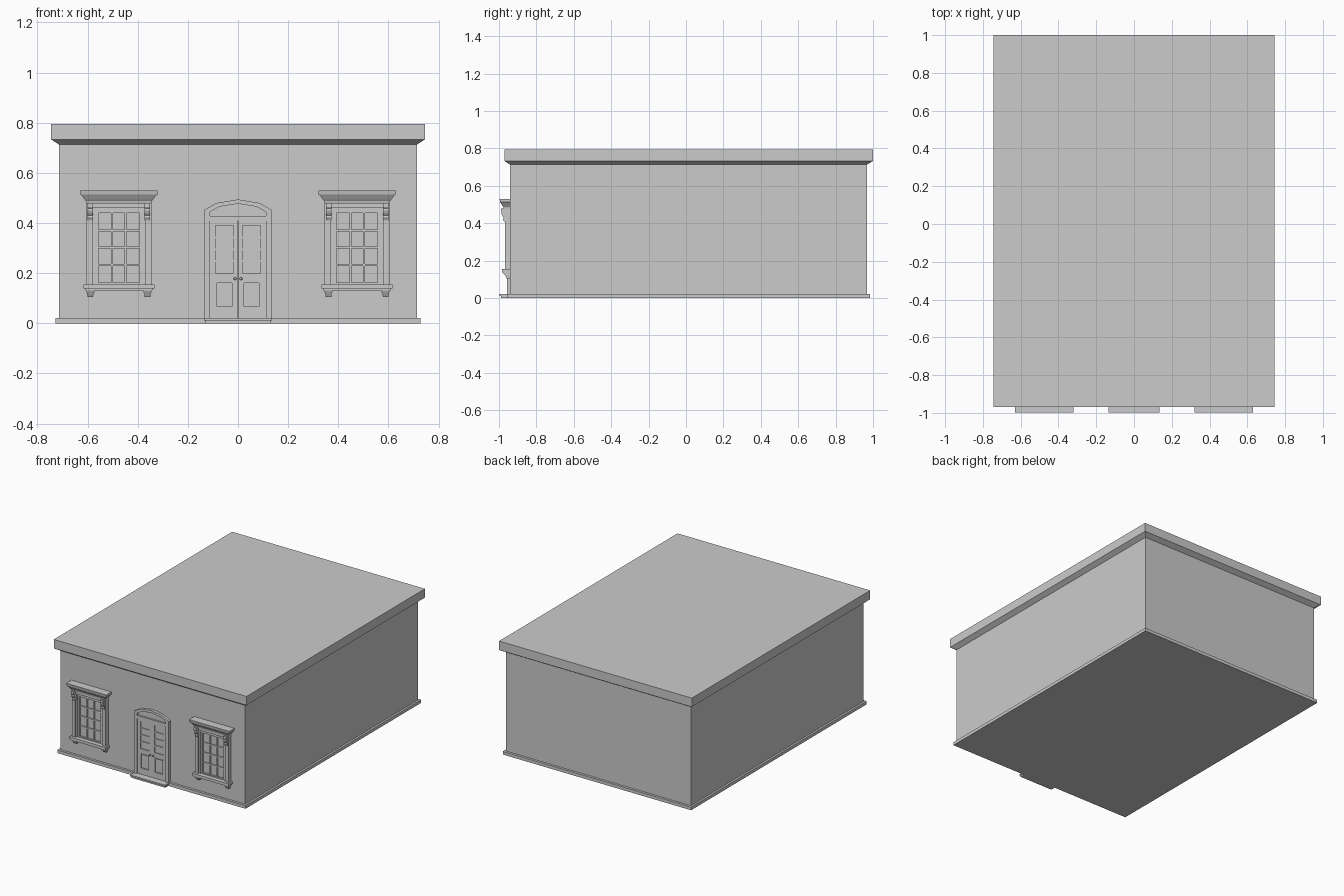
import bpy, bmesh
from mathutils import Matrix

if "Cube" in bpy.data.objects:
    bpy.data.objects.remove(bpy.data.objects["Cube"])

WALL = -0.94   # front wall plane
WX = 0.475     # window centre


def finish(name, bm, mirror=False):
    bmesh.ops.recalc_face_normals(bm, faces=bm.faces)
    me = bpy.data.meshes.new(name)
    bm.to_mesh(me)
    bm.free()
    ob = bpy.data.objects.new(name, me)
    bpy.context.collection.objects.link(ob)
    if mirror:
        ob.modifiers.new("Mirror", 'MIRROR').use_mirror_merge = False
    return ob


def add_loft(bm, rings):
    """Stack of rectangles (x0, x1, y0, y1, z) joined into a closed solid."""
    loops = [[bm.verts.new(p) for p in ((a, c, z), (b, c, z), (b, d, z), (a, d, z))]
             for a, b, c, d, z in rings]
    bm.faces.new(loops[0])
    bm.faces.new(loops[-1])
    for lo, hi in zip(loops, loops[1:]):
        for i in range(4):
            j = (i + 1) % 4
            bm.faces.new((lo[i], lo[j], hi[j], hi[i]))


def loft(name, rings, mirror=False):
    bm = bmesh.new()
    add_loft(bm, rings)
    return finish(name, bm, mirror)


def boxes(name, items, mirror=False):
    """Boxes given as (x0, x1, y0, y1, z0, z1)."""
    bm = bmesh.new()
    for a, b, c, d, e, f in items:
        add_loft(bm, [(a, b, c, d, e), (a, b, c, d, f)])
    return finish(name, bm, mirror)


def ring(name, outer, inner, y0, y1, mirror=False):
    """Frame between two matching x-z outlines, extruded from y0 to y1."""
    bm = bmesh.new()
    n = len(outer)
    L = [[bm.verts.new((x, y, z)) for x, z in pts]
         for pts, y in ((outer, y1), (outer, y0), (inner, y0), (inner, y1))]
    for k in range(4):
        a, b = L[k], L[(k + 1) % 4]
        for i in range(n):
            j = (i + 1) % n
            bm.faces.new((a[i], a[j], b[j], b[i]))
    return finish(name, bm, mirror)


def rect(x, half, z0, z1):
    return [(x - half, z0), (x + half, z0), (x + half, z1), (x - half, z1)]


# Main building: plinth, walls and flat roof with sloped cornice
loft("plinth", [(-.728, .728, -.956, .983, z) for z in (0, .022)])
loft("walls", [(-.714, .714, WALL, .967, z) for z in (.022, .713)])
loft("roof_cornice", [(-.714, .714, WALL, .967, .713), (-.745, .745, -.97, 1, .733),
                      (-.745, .745, -.97, 1, .795)])

# Window surround, sash and glazing bars
ring("window_frame", rect(WX, .13, .152, .482), rect(WX, .106, .152, .46), -.968, WALL, True)
ring("window_inner_frame", rect(WX, .106, .152, .46), rect(WX, .094, .155, .45), -.96, WALL, True)
ring("window_sash", rect(WX, .094, .155, .45), rect(WX, .082, .162, .44), -.955, WALL, True)
boxes("window_glass", [(WX - .084, WX + .084, -.943, WALL, .16, .442)], True)
bars = [(WX + s * .027 - .004, WX + s * .027 + .004, -.951, -.942, .16, .442) for s in (-1, 1)]
bars += [(WX - .083, WX + .083, -.95, -.942, z - .004, z + .004) for z in (.232, .302, .371)]
boxes("window_bars", bars, True)

# Moulded window hood
hood = [(.13, -.975, .478), (.132, -.977, .488), (.136, -.981, .493), (.149, -.992, .51),
        (.154, -.994, .513), (.155, -.997, .53)]
loft("window_hood", [(WX - h, WX + h, y, WALL, z) for h, y, z in hood], True)

# Window sill with its tapered feet
boxes("window_sill", [(WX - .141, WX + .141, -.985, WALL, .138, .155),
                      (WX - .133, WX + .133, -.978, WALL, .131, .138)], True)
for s, side in ((-1, "inner"), (1, "outer")):
    c = WX + s * .114
    loft("sill_foot_" + side, [(c - h, c + h, y, WALL, z) for h, y, z in
                               ((.011, -.958, .105), (.013, -.967, .122),
                                (.016, -.97, .122), (.016, -.975, .133))], True)
    # Scrolled bracket under the hood: side profile extruded across x
    prof = [(WALL, .48), (-.989, .48), (-.989, .464), (-.985, .458), (-.986, .45),
            (-.981, .438), (-.975, .43), (-.978, .42), (-.974, .41), (WALL, .41)]
    bm = bmesh.new()
    f = bm.faces.new([bm.verts.new((c - .011, y, z)) for y, z in prof])
    ext = bmesh.ops.extrude_face_region(bm, geom=[f], use_keep_orig=True)["geom"]
    bmesh.ops.translate(bm, verts=[v for v in ext if isinstance(v, bmesh.types.BMVert)],
                        vec=(.022, 0, 0))
    finish("hood_bracket_" + side, bm, True)

# Door step with overhanging tread
boxes("door_step", [(-.13, .13, -.99, WALL, 0, .012), (-.135, .135, -.998, WALL, .012, .022)])

# Arched door frame and fanlight
outer = [(-.135, .022), (-.135, .452), (-.085, .48), (0, .494), (.085, .48), (.135, .452), (.135, .022)]
inner = [(-.112, .022), (-.112, .443), (-.075, .465), (0, .477), (.075, .465), (.112, .443), (.112, .022)]
ring("door_frame", outer, inner, -.958, WALL)
boxes("fanlight_bar", [(-.112, .112, -.955, WALL, .408, .428)])
bm = bmesh.new()
bm.faces.new([bm.verts.new((x, -.943, z if z > .1 else .42)) for x, z in inner])
finish("fanlight_glass", bm)

# Double door: backing, stiles and rails around panes and lower panel
boxes("door_back", [(.001, .112, -.943, WALL, .022, .41)], True)
leaf = [(.001, .018, -.95, WALL, .022, .408), (.09, .112, -.95, WALL, .022, .408)]
leaf += [(.018, .09, -.95, WALL, a, b) for a, b in ((.022, .06), (.167, .2), (.39, .408))]
leaf += [(.018, .09, -.948, WALL, z - .004, z + .004) for z in (.248, .295, .342)]
boxes("door_leaf", leaf, True)
ring("door_panel_moulding", rect(.054, .036, .06, .167), rect(.054, .03, .066, .161),
     -.953, WALL, True)

# Door knobs
bm = bmesh.new()
bmesh.ops.create_uvsphere(bm, u_segments=12, v_segments=8, radius=.006,
                          matrix=Matrix.Translation((.012, -.955, .178)))
finish("door_knob", bm, True)
